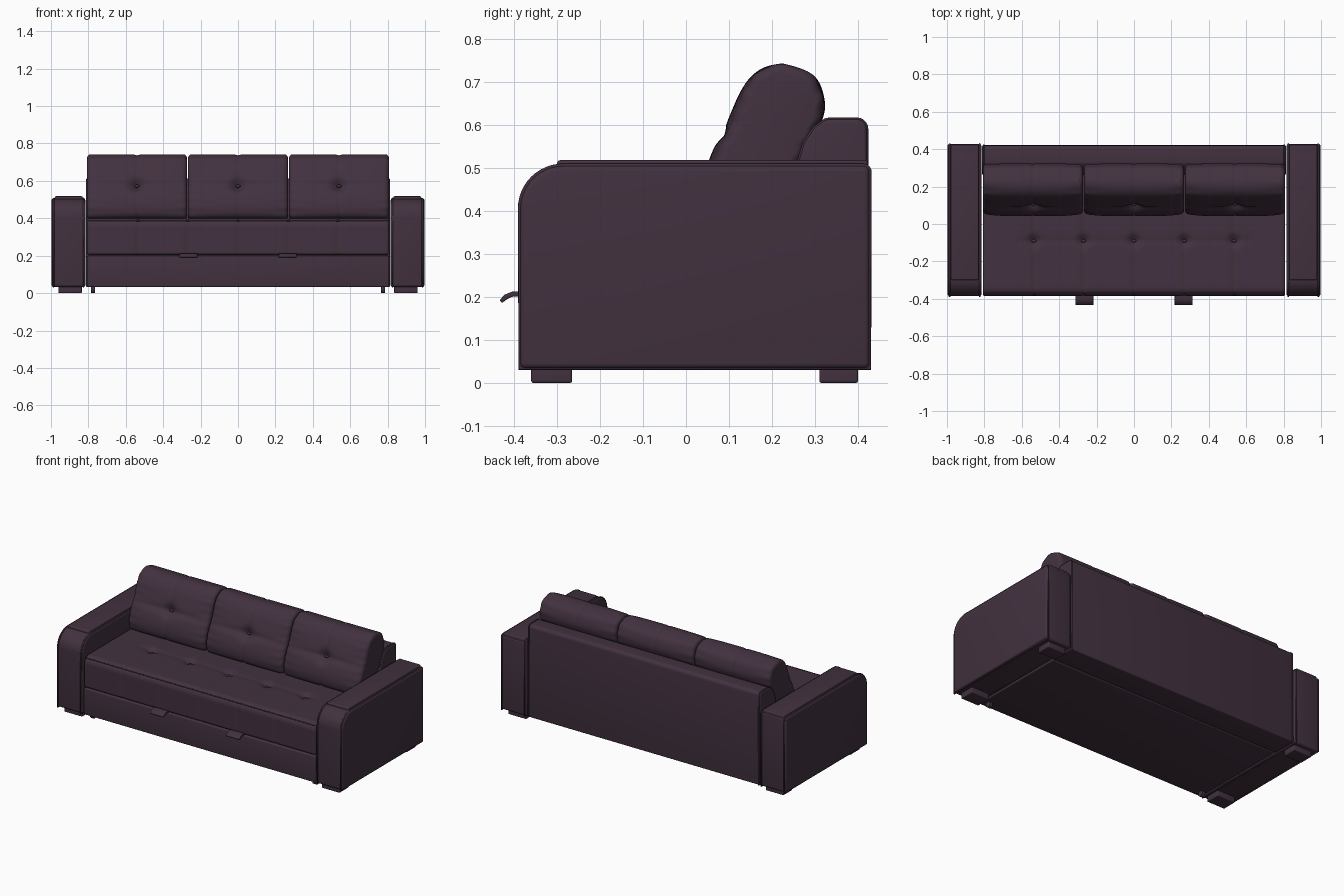
import bpy, bmesh, math
from mathutils import Vector

if "Cube" in bpy.data.objects:
    bpy.data.objects.remove(bpy.data.objects["Cube"])

mat = bpy.data.materials.new("dark plum upholstery")
mat.diffuse_color = (0.054, 0.031, 0.050, 1)
mat.use_nodes = True
mat.node_tree.nodes["Principled BSDF"].inputs["Base Color"].default_value = mat.diffuse_color


def finish(name, bm, angle=35):
    bmesh.ops.recalc_face_normals(bm, faces=bm.faces)
    me = bpy.data.meshes.new(name)
    bm.to_mesh(me)
    bm.free()
    for p in me.polygons:
        p.use_smooth = True
    me.set_sharp_from_angle(angle=math.radians(angle))
    me.materials.append(mat)
    ob = bpy.data.objects.new(name, me)
    bpy.context.collection.objects.link(ob)
    return ob


def loft(name, xs, ring, bevel=0, angle=35):
    """Join closed (x, y, z) rings at each x station and cap both ends."""
    bm = bmesh.new()
    rows = [[bm.verts.new(p) for p in ring(x)] for x in xs]
    n = len(rows[0])
    for a, b in zip(rows, rows[1:]):
        for i in range(n):
            j = (i + 1) % n
            bm.faces.new((a[i], a[j], b[j], b[i]))
    bm.faces.new(rows[0])
    bm.faces.new(rows[-1])
    if bevel:
        bmesh.ops.recalc_face_normals(bm, faces=bm.faces)
        edges = [e for e in bm.edges if e.calc_face_angle(0) > 0.6]
        bmesh.ops.bevel(bm, geom=edges, offset=bevel, segments=4, profile=0.5,
                        affect='EDGES', clamp_overlap=True)
    return finish(name, bm, angle)


def prism(name, x0, x1, profile, bevel=0):
    return loft(name, (x0, x1), lambda x: [(x, y, z) for y, z in profile], bevel)


def box(name, x0, x1, y0, y1, z0, z1, bevel=0.005):
    return prism(name, x0, x1, [(y0, z0), (y1, z0), (y1, z1), (y0, z1)], bevel)


def piping(name, points, r=0.005, cyclic=True):
    cu = bpy.data.curves.new(name, 'CURVE')
    cu.dimensions = '3D'
    cu.bevel_depth = r
    cu.bevel_resolution = 2
    sp = cu.splines.new('POLY')
    sp.points.add(len(points) - 1)
    for p, c in zip(sp.points, points):
        p.co = (*c, 1)
    sp.use_cyclic_u = cyclic
    cu.materials.append(mat)
    ob = bpy.data.objects.new(name, cu)
    bpy.context.collection.objects.link(ob)


def button(name, loc, r=0.013):
    bm = bmesh.new()
    bmesh.ops.create_uvsphere(bm, u_segments=16, v_segments=8, radius=r)
    bmesh.ops.scale(bm, vec=(1, 0.7, 0.6), verts=bm.verts)
    bmesh.ops.translate(bm, vec=loc, verts=bm.verts)
    finish(name, bm, 80)


def gauss(d, w):
    return math.exp(-(d / w) ** 2)


def arc(cy, cz, r, a0, a1, n):
    return [(cy + r * math.cos(math.radians(a0 + (a1 - a0) * i / n)),
             cz + r * math.sin(math.radians(a0 + (a1 - a0) * i / n))) for i in range(n + 1)]


def edge_inset(d, r):
    """Rounded-corner inset at distance d from the end of a cushion."""
    return 0 if d >= r else r - math.sqrt(max(0, r * r - (r - d) ** 2))


def stations(half, n, r):
    ends = [half - r * (1 - math.cos(math.pi / 2 * k / 5)) for k in range(6)]
    inner = [(half - r) * (2 * i / n - 1) for i in range(1, n)]
    return [-e for e in ends] + inner + ends[::-1]


# armrests with piping, top pad and feet
arm = ([(-0.386, 0.034), (0.427, 0.034)] + arc(0.412, 0.490, 0.015, 0, 90, 4)
       + arc(-0.286, 0.405, 0.1, 90, 180, 12))
for s, side in ((-1, "left"), (1, "right")):
    prism(side + "_armrest", s * 0.815, s * 0.998, arm, 0.012)
    for k, x in enumerate((0.825, 0.986)):
        piping(f"{side}_armrest_piping_{k + 1}", [(s * x, y, z) for y, z in arm])
    box(side + "_armrest_pad", s * 0.83, s * 0.98, -0.30, 0.424, 0.49, 0.518, 0.008)
    box(side + "_front_foot", s * 0.835, s * 0.96, -0.36, -0.265, 0, 0.04)
    box(side + "_back_foot", s * 0.835, s * 0.96, 0.31, 0.40, 0, 0.04)
    # small drawer wheel
    prism(side + "_drawer_wheel", s * 0.765, s * 0.785, arc(-0.335, 0.018, 0.018, 0, 345, 23))

# backrest frame
back = ([(0.262, 0.032), (0.262, 0.515), (0.275, 0.558), (0.298, 0.592)]
        + arc(0.335, 0.577, 0.036, 110, 90, 2) + arc(0.398, 0.591, 0.022, 90, 0, 5)
        + [(0.422, 0.032)])
prism("backrest_frame", -0.812, 0.812, back, 0.007)
for s, side in ((-1, "left"), (1, "right")):
    piping(side + "_backrest_piping", [(s * 0.803, y, z) for y, z in back[1:]], 0.004, False)

# pull-out drawer under the seat
box("drawer", -0.808, 0.808, -0.384, 0.258, 0.032, 0.200, 0.008)

# seat cushion with tufted buttons and stitched seams
TUFTS = (-0.535, -0.27, 0, 0.27, 0.535)
seat_profile = ([(0.28, 0.204), (-0.376, 0.204), (-0.385, 0.213)]
                + [(-0.385, 0.22 + 0.016 * i) for i in range(9)]
                + arc(-0.340, 0.355, 0.045, 180, 90, 8)
                + [(-0.34 + 0.0125 * i, 0.40) for i in range(1, 50)] + [(0.28, 0.40)])


def seat_ring(x):
    e = edge_inset(0.808 - abs(x), 0.014)
    pts = []
    for y, z in seat_profile:
        seam = sum(gauss(x - t, 0.010) for t in TUFTS) * 0.004
        top = max(0, min(1, (z - 0.33) / 0.06))
        dent = sum(0.020 * gauss(x - t, 0.028) * gauss(y + 0.09, 0.028) for t in TUFTS)
        dent += 0.004 * gauss(y + 0.09, 0.016) * (abs(x) < 0.62)
        yy = y + (seam * (1 - top) + e if y < 0 else 0)
        zz = z - top * (seam + dent + e) + (e if z < 0.21 else 0)
        pts.append((x, yy, zz))
    return pts


loft("seat_cushion", stations(0.808, 180, 0.014), seat_ring, 0, 50)
piping("seat_front_seam", [(-0.80, -0.372, 0.387), (0.80, -0.372, 0.387)], 0.003, False)
for i, t in enumerate(TUFTS):
    button(f"seat_button_{i + 1}", (t, -0.09, 0.378))

# three leaning back cushions
CTRL = [(0.060, 0.405), (0.042, 0.45), (0.054, 0.52), (0.092, 0.60), (0.128, 0.68),
        (0.162, 0.722), (0.205, 0.740), (0.255, 0.734), (0.302, 0.710), (0.322, 0.66),
        (0.318, 0.615), (0.282, 0.54), (0.245, 0.46), (0.215, 0.405), (0.13, 0.392)]


def smooth_loop(ctrl, n):
    """Closed Catmull-Rom curve through the control points."""
    c = [Vector(p) for p in ctrl]
    out = []
    for i in range(len(c)):
        a, b, d, e = c[i - 1], c[i], c[(i + 1) % len(c)], c[(i + 2) % len(c)]
        for k in range(n):
            t = k / n
            out.append(0.5 * (2 * b + (d - a) * t + (2 * a - 5 * b + 4 * d - e) * t * t
                              + (3 * b - a - 3 * d + e) * t ** 3))
    return out


loop = smooth_loop(CTRL, 7)
mid = Vector((0.18, 0.57))
HALF = 0.267


def cushion(name, cx):
    def ring(x):
        u = abs(x) / HALF
        e = edge_inset(HALF - abs(x), 0.022)
        pts = []
        for p in loop:
            y, z = p
            axis_y = 0.13 + 0.3 * (z - 0.4)
            inward = (mid - p).normalized()
            front = y < axis_y
            d = e + 0.004 * gauss(x, 0.010)
            d += 0.0025 * math.sin(z * 130 + y * 40) * u ** 3
            q = p + inward * d
            # front and back faces pinch towards the side seams
            q.x += (0.018 if front else -0.008) * u ** 4 * gauss(z - 0.55, 0.2)
            if front:
                dent = 0.030 * gauss(x, 0.035) * gauss(z - 0.58, 0.03)
                dent += 0.010 * gauss(z - 0.58, 0.014) * (1 - u ** 2)
                q += Vector((0.91, -0.41)) * dent
            pts.append((cx + x, q.x, q.y))
        return pts
    loft(name, stations(HALF, 60, 0.022), ring, 0, 60)
    button(name + "_button", (cx, 0.108, 0.572), 0.014)


for side, cx in (("left", -0.540), ("middle", 0), ("right", 0.540)):
    cushion(side + "_back_cushion", cx)

# curved drawer pulls
pull = [(-0.37, 0.213), (-0.405, 0.212), (-0.422, 0.205), (-0.434, 0.192),
        (-0.428, 0.186), (-0.414, 0.196), (-0.402, 0.201), (-0.37, 0.200)]
for s, side in ((-1, "left"), (1, "right")):
    prism(side + "_drawer_pull", s * 0.265 - 0.048, s * 0.265 + 0.048, pull, 0.003)
